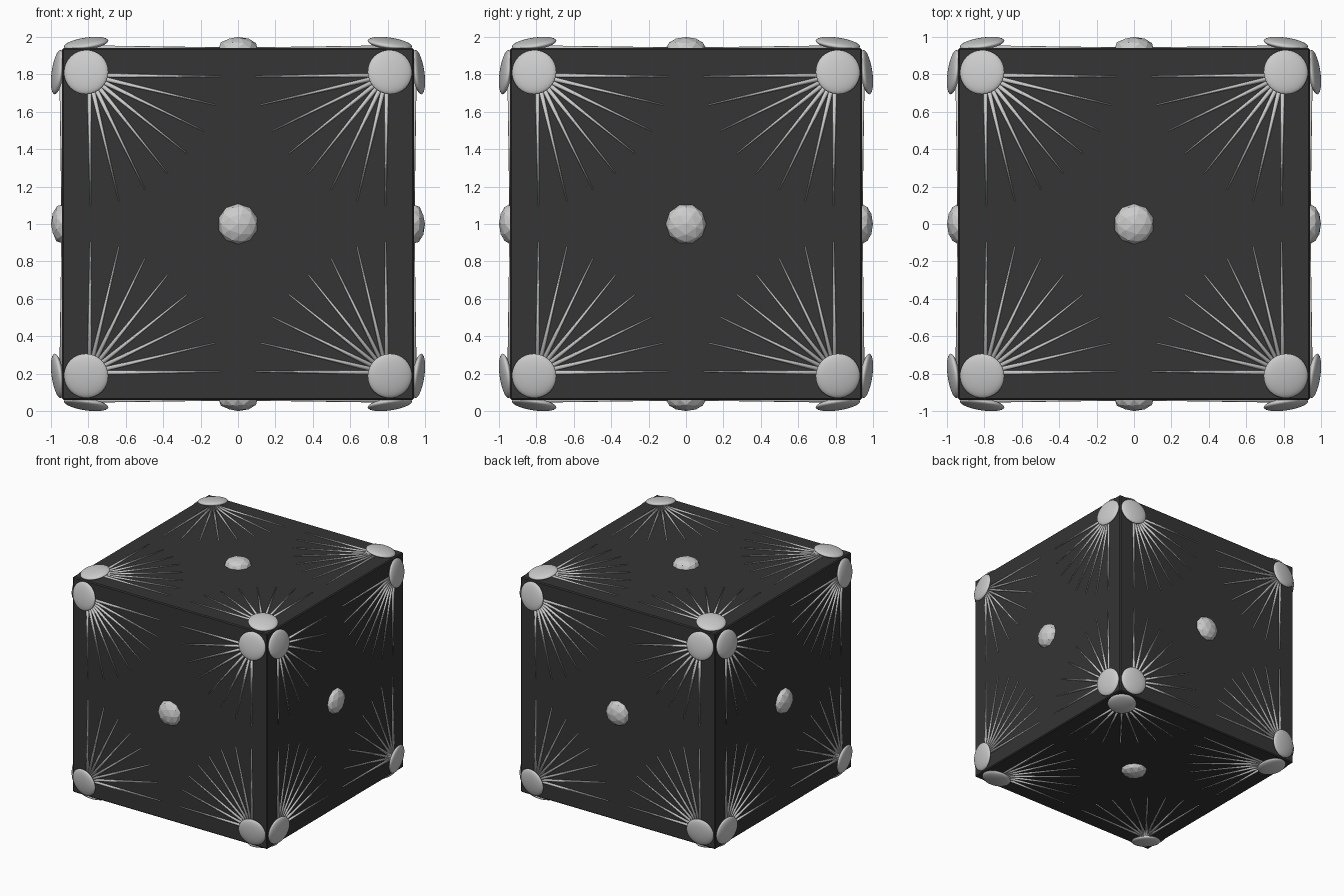
import bpy, math
from mathutils import Matrix, Vector

if "Cube" in bpy.data.objects:
    bpy.data.objects.remove(bpy.data.objects["Cube"])

H = 0.94          # half size of the cube
HUB = 0.80        # ray hub distance from each face axis

dark = bpy.data.materials.new("dark_panel")
dark.diffuse_color = (0.035, 0.035, 0.035, 1)
dark.use_nodes = True
dark.node_tree.nodes["Principled BSDF"].inputs["Base Color"].default_value = dark.diffuse_color


def bake(obj, name, matrix, smooth=True):
    """Name a primitive and bake its placement into the mesh."""
    obj.name = name
    obj.data.transform(matrix)
    obj.data.polygons.foreach_set("use_smooth", [smooth] * len(obj.data.polygons))
    return obj


# cube body
bpy.ops.mesh.primitive_cube_add(size=2 * H, location=(0, 0, 0))
body = bpy.context.object
body.name = "cube_body"
body.location.z = 1
body.data.materials.append(dark)
bevel = body.modifiers.new("edge", "BEVEL")
bevel.width, bevel.segments = 0.008, 1


# one face is built looking along +z, cube centre at the origin
parts = []

# faceted stud in the middle of the face
bpy.ops.mesh.primitive_ico_sphere_add(subdivisions=2, radius=1)
parts.append(bake(bpy.context.object, "centre_stud",
                  Matrix.Translation((0, 0, H)) @ Matrix.Diagonal((0.108, 0.108, 0.06, 1)),
                  smooth=False))

for k in range(4):
    turn = Matrix.Rotation(k * math.pi / 2, 4, "Z")

    # flattened corner dome, its outer rim lifted towards the cube corner
    tilt = Matrix.Rotation(0.2, 4, Vector((1, -1, 0)))
    bpy.ops.mesh.primitive_uv_sphere_add(segments=32, ring_count=16, radius=1)
    place = (Matrix.Translation((-0.812, -0.812, 0.964)) @ tilt
             @ Matrix.Diagonal((0.12, 0.12, 0.028, 1)))
    parts.append(bake(bpy.context.object, "corner_dome", turn @ place))

    # fan of eight tapering rays from the dome
    for i in range(8):
        a = math.radians(0.5 + i * 89 / 7)
        length = 0.668 + 0.03 * math.cos(2 * a) ** 2
        bpy.ops.mesh.primitive_cone_add(vertices=8, radius1=0.013, radius2=0.003,
                                        depth=length)
        place = (Matrix.Translation((-HUB + 0.005, -HUB + 0.005, H + 0.002))
                 @ Matrix.Rotation(a, 4, "Z") @ Matrix.Rotation(math.pi / 2, 4, "Y")
                 @ Matrix.Translation((0, 0, length / 2)))
        parts.append(bake(bpy.context.object, "ray", turn @ place))

# join the face decoration and repeat it on all six sides
bpy.ops.object.select_all(action="DESELECT")
for p in parts:
    p.select_set(True)
bpy.context.view_layer.objects.active = parts[0]
bpy.ops.object.join()
top = bpy.context.object
top.name = "top_decoration"
top.location = (0, 0, 1)

sides = {"front": ("X", 90), "back": ("X", -90), "bottom": ("X", 180),
         "right": ("Y", 90), "left": ("Y", -90)}
for name, (axis, deg) in sides.items():
    face = top.copy()
    face.name = name + "_decoration"
    face.rotation_euler = Matrix.Rotation(math.radians(deg), 3, axis).to_euler()
    bpy.context.collection.objects.link(face)
